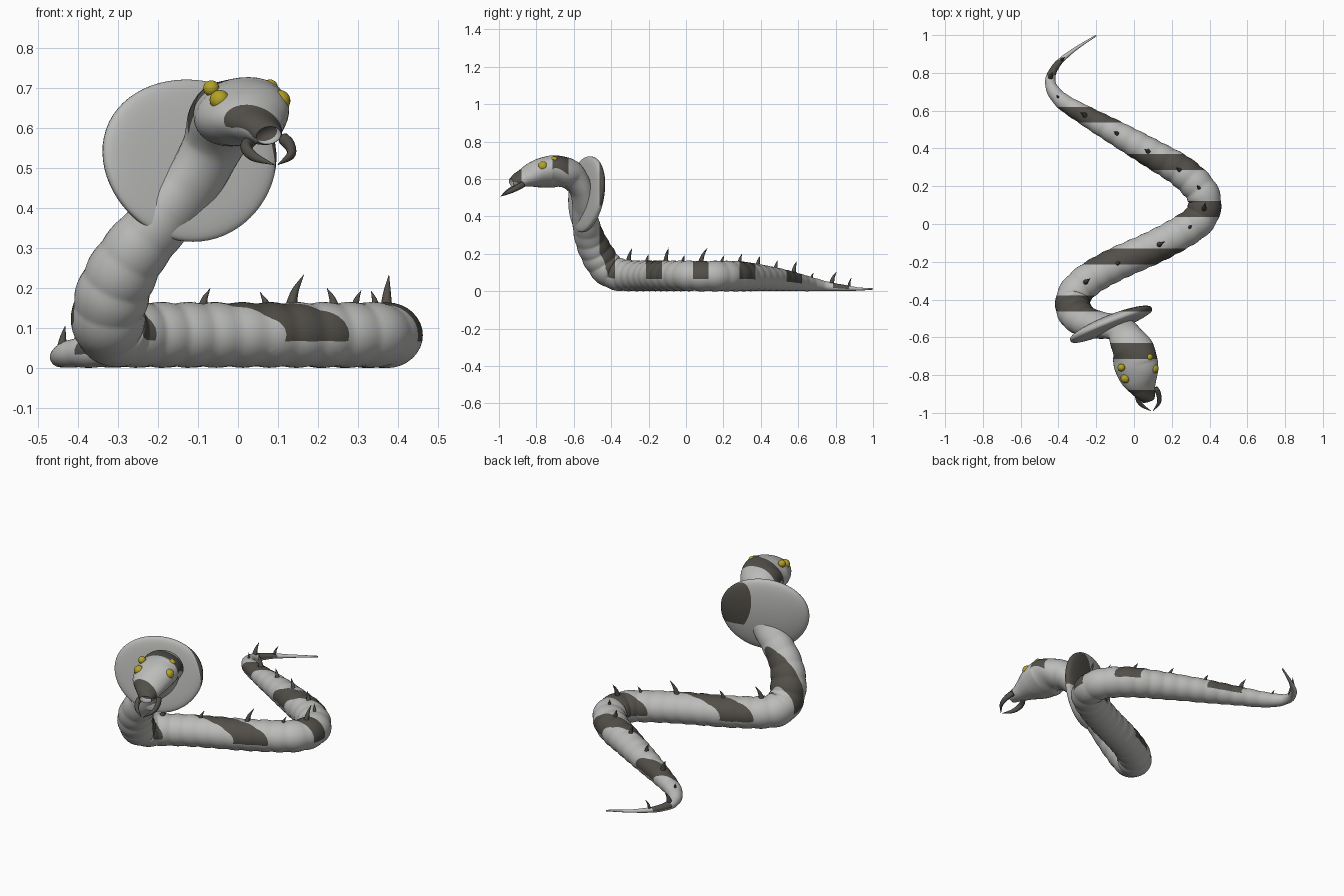
import bpy, bmesh, math
from mathutils import Vector, Matrix

if "Cube" in bpy.data.objects:
    bpy.data.objects.remove(bpy.data.objects["Cube"])


def material(name, rgb):
    m = bpy.data.materials.new(name)
    m.diffuse_color = (*rgb, 1)
    m.use_nodes = True
    m.node_tree.nodes["Principled BSDF"].inputs["Base Color"].default_value = m.diffuse_color
    return m


PALE = material("pale grey skin", (0.50, 0.50, 0.49))
DARK = material("dark brown grey", (0.085, 0.078, 0.066))
EYE = material("olive yellow", (0.45, 0.36, 0.02))

BAND_STEP, BAND_MID, BAND_HALF = 0.25, 0.0785, 0.042


def finish(bm, name, mats):
    bmesh.ops.recalc_face_normals(bm, faces=bm.faces)
    me = bpy.data.meshes.new(name)
    bm.to_mesh(me)
    bm.free()
    for m in mats:
        me.materials.append(m)
    me.shade_smooth()
    ob = bpy.data.objects.new(name, me)
    bpy.context.collection.objects.link(ob)
    return ob


def spline(pts, n):
    """Catmull-Rom samples of (x, y, z, rx, rz) control points."""
    p = [Vector(q) for q in pts]
    p = [p[0] * 2 - p[1]] + p + [p[-1] * 2 - p[-2]]
    out = []
    for i in range(1, len(p) - 2):
        a, b, c, d = p[i - 1:i + 3]
        for k in range(n):
            t = k / n
            out.append(0.5 * (2 * b + (c - a) * t + (2 * a - 5 * b + 4 * c - d) * t * t
                              + (3 * b - a - 3 * c + d) * t ** 3))
    return out + [p[-2]]


def sweep(samples, sides, up, ripple=None):
    """Tube of elliptical rings; faces on the upper half get material 1."""
    bm = bmesh.new()
    cs = [Vector(s[:3]) for s in samples]
    rings, length = [], 0.0
    for i, s in enumerate(samples):
        c = cs[i]
        if i:
            length += (c - cs[i - 1]).length
        t = (cs[min(i + 1, len(cs) - 1)] - cs[max(i - 1, 0)]).normalized()
        ref = up(c)
        d = (ref - t * ref.dot(t)).normalized()
        side = t.cross(d)
        g = ripple(length, c) if ripple else 1.0
        rx, rz = max(s[3], 0.0005) * g, max(s[4], 0.0005) * g
        rings.append([bm.verts.new(c + side * rx * math.cos(a) + d * rz * math.sin(a))
                      for a in (2 * math.pi * j / sides for j in range(sides))])
    for r0, r1 in zip(rings, rings[1:]):
        for j in range(sides):
            k = (j + 1) % sides
            f = bm.faces.new((r0[j], r0[k], r1[k], r1[j]))
            f.material_index = int(math.sin(2 * math.pi * (j + 0.5) / sides) > -0.12)
    bm.faces.new(rings[0])
    cap = bm.faces.new(rings[-1])
    return bm, cap


def cut_bands(bm):
    """Cut clean band edges across y, keep dark only inside the bands."""
    for k in range(-4, 4):
        for e in (-BAND_HALF, BAND_HALF):
            bmesh.ops.bisect_plane(bm, geom=bm.verts[:] + bm.edges[:] + bm.faces[:], dist=1e-5,
                                   plane_co=(0, BAND_MID + k * BAND_STEP + e, 0), plane_no=(0, 1, 0))
    for f in bm.faces:
        y = f.calc_center_median().y - BAND_MID
        if abs(y - BAND_STEP * round(y / BAND_STEP)) > BAND_HALF:
            f.material_index = 0


# Body, neck and head: one tube from tail tip to snout
path = [
    (-0.20, 0.998, 0.012, 0.004, 0.004), (-0.32, 0.92, 0.012, 0.010, 0.009),
    (-0.41, 0.84, 0.018, 0.018, 0.017), (-0.443, 0.75, 0.027, 0.028, 0.026),
    (-0.39, 0.66, 0.039, 0.041, 0.039), (-0.25, 0.57, 0.052, 0.053, 0.051),
    (-0.10, 0.485, 0.063, 0.065, 0.062), (0.10, 0.37, 0.074, 0.077, 0.073),
    (0.25, 0.28, 0.080, 0.084, 0.080), (0.345, 0.19, 0.081, 0.087, 0.081),
    (0.375, 0.11, 0.081, 0.088, 0.081), (0.345, 0.025, 0.082, 0.088, 0.081),
    (0.25, -0.045, 0.082, 0.088, 0.081), (0.10, -0.125, 0.082, 0.088, 0.081),
    (-0.10, -0.215, 0.082, 0.088, 0.081), (-0.24, -0.295, 0.083, 0.088, 0.082),
    (-0.31, -0.365, 0.091, 0.09, 0.087), (-0.325, -0.425, 0.125, 0.092, 0.09),
    (-0.308, -0.475, 0.20, 0.092, 0.088), (-0.262, -0.515, 0.285, 0.085, 0.080),
    (-0.19, -0.535, 0.37, 0.080, 0.068), (-0.115, -0.545, 0.46, 0.078, 0.055),
    (-0.065, -0.565, 0.55, 0.080, 0.060), (-0.035, -0.615, 0.618, 0.095, 0.078),
    (-0.005, -0.67, 0.640, 0.112, 0.082), (0.010, -0.74, 0.638, 0.119, 0.082),
    (0.028, -0.81, 0.625, 0.103, 0.070), (0.050, -0.87, 0.604, 0.070, 0.047),
    (0.070, -0.915, 0.588, 0.044, 0.032), (0.077, -0.935, 0.581, 0.032, 0.023),
]
BACK = Vector((-0.3, 0.8, 0.6))


def dorsal(c):
    f = min(max((c.z - 0.085) / 0.15, 0), 1)
    return Vector((0, 0, 1)).lerp(BACK, f)


def segments(s, c):
    amp = 0.055 * min(max((0.5 - c.z) / 0.3, 0.0), 1.0)
    return 1 + amp * (abs(math.sin(math.pi * s / 0.075)) - 0.7)


body = spline(path, 16)
bm, cap = sweep(body, 32, dorsal, segments)
bmesh.ops.inset_region(bm, faces=[cap], thickness=0.006)
for v in cap.verts:                      # hollow mouth
    v.co += Vector((-0.01, 0.03, 0.008))
cut_bands(bm)
cap.material_index = 1
finish(bm, "snake_body", [PALE, DARK])

# Hood: flattened disc standing behind the head
bm = bmesh.new()
bmesh.ops.create_uvsphere(bm, u_segments=48, v_segments=32, radius=1)
turn = Matrix.Rotation(math.atan2(0.37, 0.93), 3, 'Z')
for v in bm.verts:
    x, y, z = v.co
    r2 = x * x + z * z
    depth = 0.036 * math.copysign(abs(y) ** 0.7, y) + 0.022 * z - 0.012 * (r2 - 0.5)
    wide = 0.232 * x * (1 + 0.08 * z)
    v.co = turn @ Vector((wide, depth, 0.203 * z)) + Vector((-0.123, -0.528, 0.518))
for f in bm.faces:
    f.material_index = int(f.calc_center_median().z > 0.455)
cut_bands(bm)
for f in bm.faces:
    if f.calc_center_median().y < -0.5:
        f.material_index = 0
finish(bm, "hood", [PALE, DARK])

# Spikes along the back: (y, height)
spikes = [(-0.31, 0.065), (-0.21, 0.035), (-0.11, 0.07), (-0.02, 0.03), (0.08, 0.07),
          (0.19, 0.03), (0.285, 0.04), (0.38, 0.045), (0.48, 0.04), (0.575, 0.06),
          (0.67, 0.025), (0.78, 0.06), (0.87, 0.045)]
for n, (y, h) in enumerate(spikes):
    i = min(range(len(body) - 220), key=lambda k: abs(body[k][1] - y))
    c, rz = Vector(body[i][:3]), body[i][4]
    back = (Vector(body[max(i - 3, 0)][:3]) - c).normalized()
    base = c + Vector((0, 0, rz * 0.85))
    h += rz * 0.15
    w = min(0.015, 0.25 * h, rz * 0.6)
    pts = [(*base, w, w), (*(base + Vector((0, 0, h * 0.5)) + back * h * 0.15), w * 0.6, w * 0.6),
           (*(base + Vector((0, 0, h)) + back * h * 0.45), 0.0005, 0.0005)]
    bm, _ = sweep(spline(pts, 5), 10, lambda c: Vector((0.6, -0.8, 0)))
    finish(bm, f"back_spike_{n + 1}", [DARK, DARK])

# Eyes: two pairs
eyes = [(-0.046, -0.818, 0.670, 0.025), (0.104, -0.765, 0.668, 0.027),
        (-0.067, -0.760, 0.699, 0.020), (0.080, -0.705, 0.701, 0.020)]
for n, (x, y, z, r) in enumerate(eyes):
    bm = bmesh.new()
    bmesh.ops.create_uvsphere(bm, u_segments=24, v_segments=16, radius=r)
    bmesh.ops.translate(bm, verts=bm.verts, vec=(x, y, z))
    finish(bm, f"eye_{n + 1}", [EYE])

# Mandibles: curved pincers under the mouth
pincers = {
    "left": [(0.035, -0.880, 0.570, 0.014, 0.016), (0.020, -0.918, 0.552, 0.014, 0.016),
             (0.040, -0.958, 0.528, 0.010, 0.012), (0.090, -0.990, 0.508, 0.001, 0.001)],
    "right": [(0.115, -0.870, 0.572, 0.014, 0.016), (0.130, -0.900, 0.555, 0.013, 0.016),
              (0.132, -0.945, 0.532, 0.010, 0.012), (0.100, -0.990, 0.508, 0.001, 0.001)],
}
for side, pts in pincers.items():
    bm, _ = sweep(spline(pts, 8), 14, lambda c: Vector((0, 0, 1)))
    finish(bm, f"{side}_mandible", [DARK, DARK])
